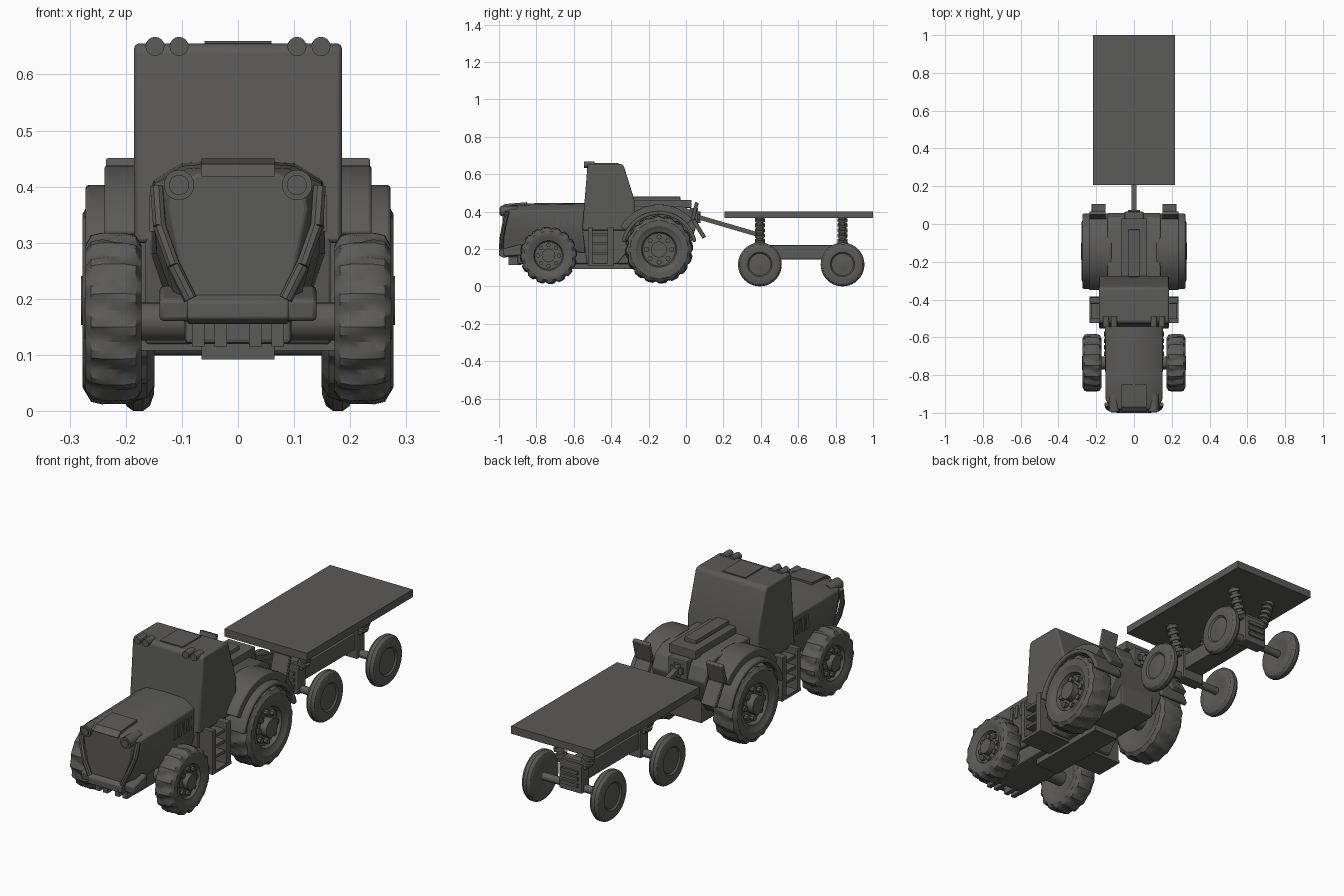
import bpy, bmesh, math
from mathutils import Vector, Matrix

if "Cube" in bpy.data.objects:
    bpy.data.objects.remove(bpy.data.objects["Cube"])

grey = bpy.data.materials.new("dark grey")
grey.diffuse_color = (0.105, 0.103, 0.099, 1)
grey.use_nodes = True
grey.node_tree.nodes["Principled BSDF"].inputs["Base Color"].default_value = grey.diffuse_color


def finish(name, bm, bevel=0.0, smooth=True):
    bmesh.ops.recalc_face_normals(bm, faces=bm.faces)
    me = bpy.data.meshes.new(name)
    bm.to_mesh(me)
    bm.free()
    me.materials.append(grey)
    ob = bpy.data.objects.new(name, me)
    bpy.context.collection.objects.link(ob)
    if bevel:
        m = ob.modifiers.new("bevel", 'BEVEL')
        m.width, m.segments, m.limit_method = bevel, 2, 'ANGLE'
    if smooth:
        bpy.ops.object.select_all(action='DESELECT')
        ob.select_set(True)
        bpy.context.view_layer.objects.active = ob
        bpy.ops.object.shade_smooth_by_angle(angle=math.radians(32))
    return ob


def box(name, x, y, z, bevel=0.0):
    bm = bmesh.new()
    bmesh.ops.create_cube(bm, size=1)
    for v in bm.verts:
        v.co = [(a + b) / 2 + c * (b - a) for (a, b), c in zip((x, y, z), v.co)]
    return finish(name, bm, bevel, False)


def sx(s, a, b):
    return (min(s * a, s * b), max(s * a, s * b))


def rod(name, p, q, r, n=20, r2=None):
    p, q = Vector(p), Vector(q)
    bm = bmesh.new()
    mat = Matrix.Translation((p + q) / 2) @ (q - p).to_track_quat('Z', 'Y').to_matrix().to_4x4()
    bmesh.ops.create_cone(bm, cap_ends=True, segments=n, radius1=r, radius2=r2 or r,
                          depth=(q - p).length, matrix=mat)
    return finish(name, bm)


def prism(name, pts, x0, x1, bevel=0.0):
    """Side profile (y, z) extruded along x."""
    bm = bmesh.new()
    a = [bm.verts.new((x0, y, z)) for y, z in pts]
    b = [bm.verts.new((x1, y, z)) for y, z in pts]
    n = len(pts)
    bm.faces.new(a)
    bm.faces.new(b)
    for i in range(n):
        bm.faces.new((a[i], a[(i + 1) % n], b[(i + 1) % n], b[i]))
    return finish(name, bm, bevel)


def lathe(name, c, prof, s, n=64, lugs=0, R=1):
    """Wheel around x; raised slanted lugs on the tread points."""
    bm = bmesh.new()
    rings = []
    for x, r in prof:
        ring = []
        for i in range(n):
            t = 2 * math.pi * i / n
            rr = r
            if lugs and r > 0.9 * R:
                wave = math.sin(lugs * t + x * 28)
                rr = r - 0.010 * (0.5 - 0.5 * max(-1, min(1, wave * 2.5)))
            ring.append(bm.verts.new((c[0] + s * x, c[1] + rr * math.cos(t), c[2] + rr * math.sin(t))))
        rings.append(ring)
    for a, b in zip(rings, rings[1:]):
        for i in range(n):
            bm.faces.new((a[i], a[(i + 1) % n], b[(i + 1) % n], b[i]))
    bm.faces.new(rings[0])
    bm.faces.new(rings[-1])
    return finish(name, bm)


def arch(name, cy, cz, r0, r1, a0, a1, x0, x1, n=18, bevel=0.0):
    ang = [math.radians(a0 + (a1 - a0) * i / n) for i in range(n + 1)]
    pts = [(cy + r1 * math.cos(a), cz + r1 * math.sin(a)) for a in ang]
    pts += [(cy + r0 * math.cos(a), cz + r0 * math.sin(a)) for a in reversed(ang)]
    return prism(name, pts, x0, x1, bevel)


def tractor_wheel(name, cx, cy, cz, R, w, s, lugs):
    prof = [(-.8 * w, .5 * R), (-.85 * w, .58 * R), (-w, .68 * R), (-w, .85 * R), (-.8 * w, .97 * R),
            (-.4 * w, R), (0, R), (.4 * w, R), (.8 * w, .97 * R), (w, .85 * R), (w, .68 * R),
            (.85 * w, .6 * R), (.8 * w, .52 * R), (.5 * w, .48 * R)]
    c = (s * cx, cy, cz)
    lathe(name + "_tyre", c, prof, s, lugs=lugs, R=R)
    rod(name + "_hub", (s * cx, cy, cz), (s * (cx + w * 1.04), cy, cz), .24 * R, 12)
    for i in range(8):
        t = math.tau * i / 8
        y, z = cy + .37 * R * math.cos(t), cz + .37 * R * math.sin(t)
        rod(name + "_bolt", (s * cx, y, z), (s * (cx + .75 * w), y, z), .075 * R, 8)


# hood: lofted cross-sections from nose to cab
sections = [(-.982, [(0, .425), (.07, .423), (.115, .40), (.122, .36), (.10, .25), (.075, .16)]),
            (-.93, [(0, .438), (.09, .432), (.15, .405), (.150, .37), (.128, .26), (.10, .16)]),
            (-.80, [(0, .445), (.10, .437), (.152, .405), (.152, .36), (.145, .28), (.11, .20)]),
            (-.54, [(0, .447), (.10, .442), (.152, .410), (.155, .36), (.155, .28), (.12, .18)])]
bm = bmesh.new()
rings = []
for y, half in sections:
    pts = half + [(-x, z) for x, z in reversed(half[1:])]
    rings.append([bm.verts.new((x, y, z)) for x, z in pts])
for a, b in zip(rings, rings[1:]):
    for i in range(len(a)):
        j = (i + 1) % len(a)
        bm.faces.new((a[i], a[j], b[j], b[i]))
bm.faces.new(rings[0])
bm.faces.new(rings[-1])
finish("hood", bm, 0.004)
prism("hood_lip", [(-.995, .418), (-.97, .44), (-.85, .45), (-.85, .43)], -.065, .065)
prism("front_bumper", [(-1, .165), (-1, .195), (-.97, .215), (-.88, .205), (-.9, .158), (-.98, .155)], -.09, .09, .004)
for s in (1, -1):
    # grille frame ridge down the nose
    path = [(.145, -.955, .40), (.140, -.972, .33), (.115, -.985, .26), (.085, -.988, .20)]
    for p, q in zip(path, path[1:]):
        rod("grille_frame", (s * p[0], *p[1:]), (s * q[0], *q[1:]), .012, 8)
    prism("bumper_wing", [(-.975, .16), (-.98, .20), (-.88, .225), (-.88, .165)], *sx(s, .085, .14), .008)
    rod("headlight", (s * .105, -.90, .403), (s * .105, -.993, .403), .027)
    rod("headlight_lens", (s * .105, -.98, .403), (s * .105, -.998, .403), .018)
    for k in range(4):
        y = -.70 + k * .035
        prism("hood_vent", [(y, .32), (y + .02, .32), (y + .025, .385), (y + .005, .385)], *sx(s, .14, .158))
    for x in (.02, .06):
        box("front_fin", sx(s, x, x + .022), (-.95, -.88), (.115, .17))

# chassis and axles
box("chassis", (-.095, .095), (-.90, .02), (.12, .24), .008)
box("belly_plate", (-.065, .065), (-.62, -.2), (.092, .13))
rod("front_axle", (-.2, -.735, .16), (.2, -.735, .16), .034)
rod("rear_axle", (-.2, -.144, .197), (.2, -.144, .197), .045)

# cab with roof lights
prism("cab", [(-.555, .30), (-.527, .645), (-.515, .655), (-.345, .655), (-.333, .645), (-.275, .46), (-.275, .30)],
      -.185, .185, .010)
prism("cab_tub", [(-.53, .12), (-.555, .31), (-.27, .31), (-.30, .2), (-.37, .12)], -.165, .165, .005)
box("roof_panel", (-.06, .06), (-.50, -.36), (.65, .66))
for x in (-.148, -.105, .105, .148):
    rod("roof_light", (x, -.49, .65), (x, -.545, .65), .017, 16)

# steps below the doors
box("step_floor", (-.235, .235), (-.525, -.385), (.108, .122))
for s in (1, -1):
    box("step_post_front", sx(s, .16, .235), (-.525, -.50), (.115, .315), .003)
    box("step_post_rear", sx(s, .16, .235), (-.42, -.387), (.115, .315), .003)
    for z in (.17, .22, .27):
        box("step", sx(s, .16, .225), (-.51, -.40), (z, z + .014))

# rear body and raised spine
prism("rear_body", [(-.30, .20), (-.30, .43), (-.02, .43), (.035, .40), (.06, .34), (.03, .24), (-.02, .17)],
      -.14, .14, .006)
box("rear_deck", (-.07, .07), (-.28, .03), (.42, .462), .004)
box("rear_ridge", (-.032, .032), (-.28, -.03), (.45, .48), .004)
box("rear_box", (-.05, .05), (.02, .065), (.33, .42), .005)
for s in (1, -1):
    # fenders, inner and outer step
    arch("fender", -.144, .198, .185, .205, 12, 168, *sx(s, .12, .272), bevel=.006)
    arch("inner_fender", -.144, .198, .19, .24, 42, 150, *sx(s, .12, .238), bevel=.005)
    # rear lamps: upper and lower tilted panels
    prism("tail_lamp", [(.025, .36), (.045, .355), (.068, .445), (.05, .452)], *sx(s, .15, .235), .003)
    prism("mud_flap", [(.03, .35), (.05, .36), (.107, .265), (.088, .255)], *sx(s, .15, .225), .003)
    tractor_wheel("rear_wheel", .213, -.144, .197, .182, .064, s, 16)
    tractor_wheel("front_wheel", .222, -.735, .165, .153, .050, s, 16)

# drawbar
rod("hitch_pin", (0, .06, .34), (0, .06, .40), .018, 12)
box("hitch_block", (-.032, .032), (.03, .075), (.355, .385))
prism("drawbar", [(.04, .365), (.04, .39), (.40, .285), (.40, .26)], -.012, .012)

# trailer
box("trailer_deck", (-.217, .217), (.207, 1), (.365, .401))
box("trailer_frame", (-.05, .05), (.37, .86), (.145, .22), .004)
for y in (.395, .837):
    rod("trailer_axle", (-.17, y, .117), (.17, y, .117), .018, 16)
    box("axle_block", (-.06, .06), (y - .03, y + .03), (.10, .235), .006)
    box("suspension_bar", (-.075, .075), (y - .02, y + .02), (.215, .25), .004)
    for z in (.13, .16, .19):
        d = -1 if y < .6 else 1
        box("frame_slat", (-.043, .043), (y + d * .032 - .008, y + d * .032 + .008), (z, z + .016))
    for s in (1, -1):
        a, b = Vector((s * .062, y, .225)), Vector((s * .108, y, .37))
        rod("damper", a, b, .017, 12)
        for k in range(5):
            p = a.lerp(b, .08 + k * .19)
            rod("spring_coil", p, p + (b - a) * .10, .027, 16)
        R, w = .117, .028
        prof = [(-w * .6, .35 * R), (-w * .9, .55 * R), (-w, .75 * R), (-.75 * w, .92 * R), (-.3 * w, R), (.3 * w, R),
                (.75 * w, .92 * R), (w, .75 * R), (.9 * w, .56 * R), (.65 * w, .5 * R), (.7 * w, .25 * R),
                (.85 * w, .08 * R)]
        lathe("trailer_wheel", (s * .178, y, .117), prof, s, n=40)
